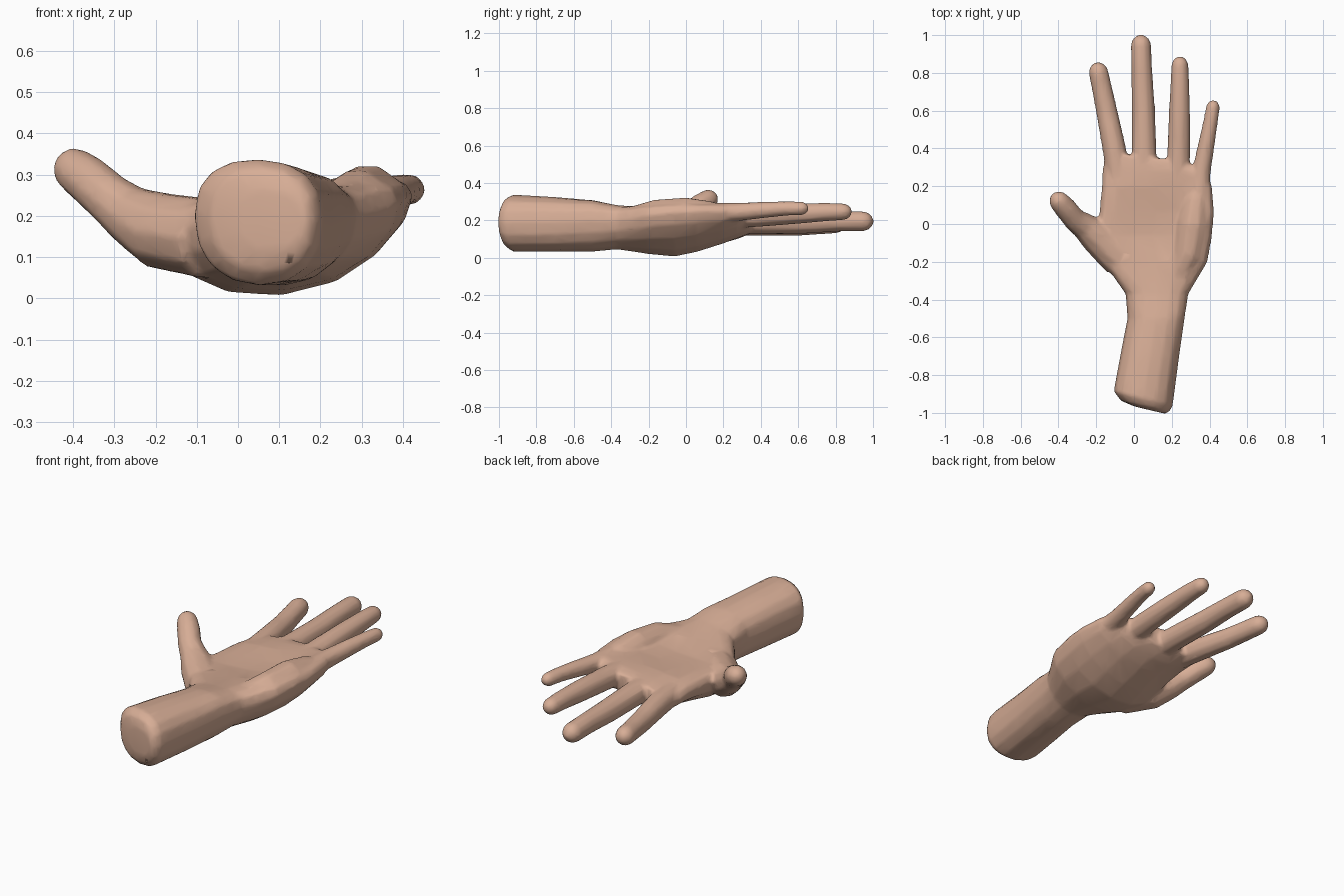
import bpy, bmesh, math
from mathutils import Vector

skin = bpy.data.materials.new("skin")
skin.diffuse_color = (0.68, 0.42, 0.305, 1)

bm = bmesh.new()


def loft(rings):
    """Skin a closed tube through equal-sized rings of points."""
    loops = [[bm.verts.new(p) for p in ring] for ring in rings]
    n = len(loops[0])
    for a, b in zip(loops, loops[1:]):
        for i in range(n):
            j = (i + 1) % n
            bm.faces.new((a[i], a[j], b[j], b[i]))
    bm.faces.new(loops[0][::-1])
    bm.faces.new(loops[-1])


def body_ring(y, skew, xl, xr, zl, zm, zr, t, n=16):
    """Cupped cross-section: mid-line bends through left, middle and right heights."""
    ring = []
    for i in range(n):
        a = 2 * math.pi * i / n
        u, v = math.cos(a), math.sin(a)
        base = zm + (zr - zl) / 2 * u + ((zl + zr) / 2 - zm) * u * u
        x = (xl + xr) / 2 + (xr - xl) / 2 * math.copysign(abs(u) ** 0.9, u)
        z = base + t * math.copysign(abs(v) ** 0.85, v)
        ring.append((x, y + skew * u, z))
    return ring


def limb(points, n=10):
    """Round finger through (x, y, z, radius), finished with a rounded tip."""
    pos = [Vector(p[:3]) for p in points]
    rad = [p[3] for p in points]
    tip_dir = (pos[-1] - pos[-2]).normalized()
    end, r = pos[-1].copy(), rad[-1]
    for along, size in ((0.5, 0.85), (0.85, 0.5), (1.0, 0.15)):
        pos.append(end + tip_dir * r * along)
        rad.append(r * size)
    rings = []
    for k, p in enumerate(pos):
        d = (pos[min(k + 1, len(pos) - 1)] - pos[max(k - 1, 0)]).normalized()
        side = d.cross(Vector((0, 0, 1))).normalized()
        up = side.cross(d)
        rings.append([p + rad[k] * (side * math.cos(2 * math.pi * i / n)
                                    + up * math.sin(2 * math.pi * i / n)) for i in range(n)])
    loft(rings)


# Forearm, wrist and palm: y, skew, left, right, z left/middle/right, half thickness
loft([body_ring(*s) for s in (
    (-0.985, -0.020, 0.00, 0.165, 0.20, 0.19, 0.19, 0.075),
    (-0.965, -0.030, -0.07, 0.185, 0.20, 0.19, 0.19, 0.125),
    (-0.925, -0.040, -0.108, 0.205, 0.20, 0.185, 0.19, 0.153),
    (-0.70, -0.02, -0.070, 0.237, 0.19, 0.178, 0.19, 0.147),
    (-0.50, 0.0, -0.035, 0.268, 0.18, 0.170, 0.20, 0.138),
    (-0.37, 0.0, -0.045, 0.288, 0.18, 0.163, 0.20, 0.118),
    (-0.20, 0.0, -0.165, 0.390, 0.17, 0.140, 0.23, 0.120),
    (-0.06, 0.0, -0.205, 0.415, 0.18, 0.125, 0.245, 0.118),
    (0.06, 0.0, -0.185, 0.425, 0.19, 0.140, 0.25, 0.108),
    (0.20, 0.0, -0.172, 0.415, 0.19, 0.170, 0.25, 0.093),
    (0.28, -0.01, -0.168, 0.385, 0.18, 0.185, 0.25, 0.078),
    (0.355, -0.025, -0.150, 0.285, 0.18, 0.195, 0.23, 0.055),
)])

# Index, middle, ring and little finger
limb([(-0.08, 0.22, 0.18, 0.062), (-0.105, 0.40, 0.178, 0.063), (-0.145, 0.60, 0.173, 0.057),
      (-0.17, 0.72, 0.178, 0.054), (-0.188, 0.805, 0.183, 0.053)])
limb([(0.055, 0.22, 0.19, 0.065), (0.054, 0.40, 0.19, 0.066), (0.049, 0.62, 0.188, 0.062),
      (0.041, 0.82, 0.195, 0.056), (0.037, 0.948, 0.195, 0.055)])
limb([(0.23, 0.20, 0.215, 0.060), (0.237, 0.38, 0.225, 0.062), (0.241, 0.60, 0.237, 0.057),
      (0.243, 0.76, 0.245, 0.050), (0.243, 0.842, 0.246, 0.046)])
limb([(0.345, 0.13, 0.24, 0.055), (0.357, 0.28, 0.245, 0.050), (0.385, 0.43, 0.257, 0.044),
      (0.407, 0.55, 0.264, 0.039), (0.418, 0.62, 0.264, 0.037)])

# Thumb with its fleshy base
limb([(-0.07, -0.19, 0.145, 0.10), (-0.19, -0.07, 0.165, 0.095), (-0.265, -0.01, 0.205, 0.072),
      (-0.315, 0.025, 0.245, 0.062), (-0.36, 0.08, 0.285, 0.060), (-0.396, 0.120, 0.312, 0.055)])

# Muscle pad along the little-finger side of the palm
limb([(0.22, -0.30, 0.20, 0.07), (0.29, -0.16, 0.228, 0.085),
      (0.315, 0.0, 0.235, 0.090), (0.33, 0.13, 0.235, 0.070)])

bmesh.ops.recalc_face_normals(bm, faces=bm.faces)
mesh = bpy.data.meshes.new("hand")
bm.to_mesh(mesh)
bm.free()
mesh.materials.append(skin)
hand = bpy.data.objects.new("hand", mesh)
bpy.context.collection.objects.link(hand)
for p in mesh.polygons:
    p.use_smooth = True

# Fuse the parts into one skin, soften the joints, then thin the mesh
fuse = hand.modifiers.new("fuse", 'REMESH')
fuse.mode = 'VOXEL'
fuse.voxel_size = 0.011
fuse.use_smooth_shade = True
soften = hand.modifiers.new("soften", 'SMOOTH')
soften.factor = 0.5
soften.iterations = 5
thin = hand.modifiers.new("thin", 'DECIMATE')
thin.ratio = 0.15
